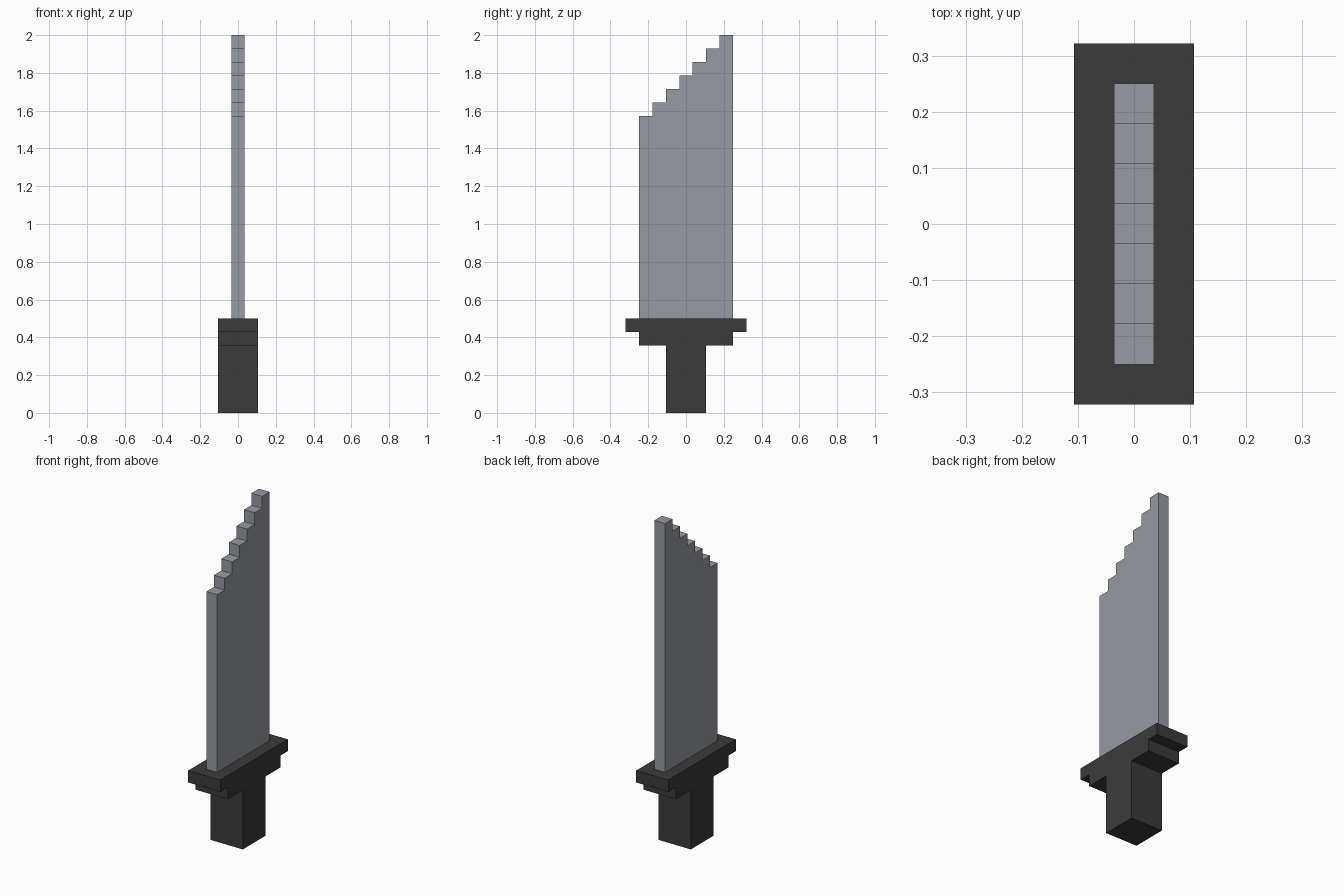
import bpy
import bmesh

cube = bpy.data.objects.get("Cube")
if cube:
    bpy.data.objects.remove(cube, do_unlink=True)

U = 2 / 28  # one block of the model


def make_material(name, rgb):
    mat = bpy.data.materials.new(name)
    mat.use_nodes = True
    mat.diffuse_color = (*rgb, 1)
    mat.node_tree.nodes["Principled BSDF"].inputs["Base Color"].default_value = (*rgb, 1)
    return mat


def extrude_profile(name, profile, half_width, mat):
    """Extrude a (y, z) outline, given in blocks, evenly along x."""
    bm = bmesh.new()
    verts = [bm.verts.new((-half_width * U, y * U, z * U)) for y, z in profile]
    face = bm.faces.new(verts)
    result = bmesh.ops.extrude_face_region(bm, geom=[face])
    moved = [g for g in result["geom"] if isinstance(g, bmesh.types.BMVert)]
    bmesh.ops.translate(bm, verts=moved, vec=(2 * half_width * U, 0, 0))
    bmesh.ops.recalc_face_normals(bm, faces=bm.faces)
    mesh = bpy.data.meshes.new(name)
    bm.to_mesh(mesh)
    bm.free()
    mesh.materials.append(mat)
    obj = bpy.data.objects.new(name, mesh)
    bpy.context.collection.objects.link(obj)
    return obj


steel = make_material("steel grey", (0.31, 0.325, 0.365))
dark = make_material("dark grey", (0.044, 0.044, 0.044))

# Blade: flat slab whose top climbs in one-block steps towards the back
blade = [(3.5, 7), (-3.5, 7)]
for i in range(7):
    blade += [(i - 3.5, 22 + i), (i - 2.5, 22 + i)]
extrude_profile("blade", blade, 0.5, steel)

# Handle: grip, collar and guard in one stepped, symmetric outline
side = [(1.5, 0), (1.5, 5), (3.5, 5), (3.5, 6), (4.5, 6), (4.5, 7)]
handle = side + [(-y, z) for y, z in reversed(side)]
extrude_profile("handle_and_guard", handle, 1.5, dark)
